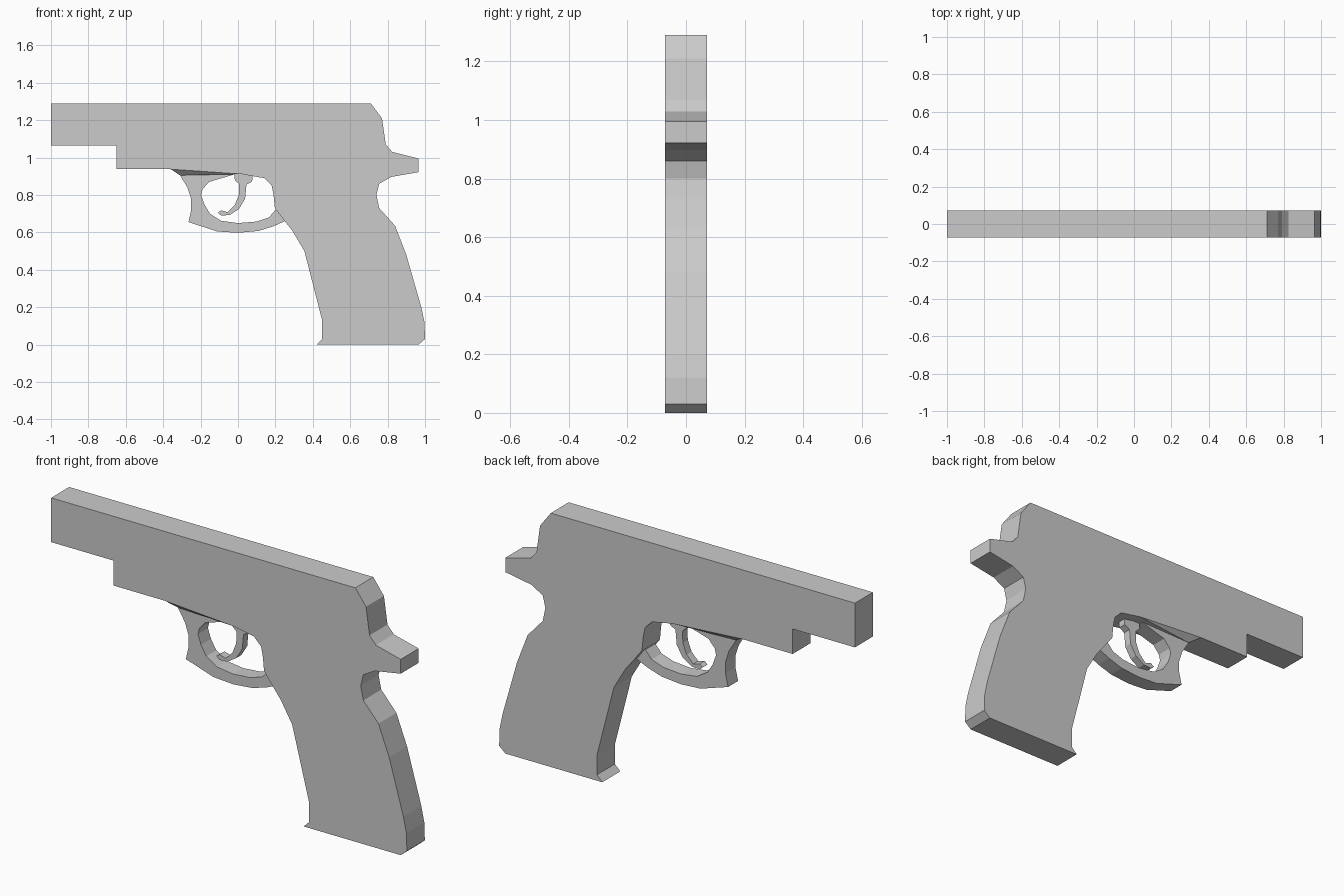
import bpy
import bmesh


def slab(name, profile, half):
    """Extrude an x-z outline symmetrically along y."""
    bm = bmesh.new()
    face = bm.faces.new([bm.verts.new((x, -half, z)) for x, z in profile])
    ext = bmesh.ops.extrude_face_region(bm, geom=[face], use_keep_orig=True)
    moved = [g for g in ext["geom"] if isinstance(g, bmesh.types.BMVert)]
    bmesh.ops.translate(bm, verts=moved, vec=(0, 2 * half, 0))
    finish(name, bm)


def finish(name, bm):
    bmesh.ops.recalc_face_normals(bm, faces=bm.faces[:])
    mesh = bpy.data.meshes.new(name)
    bm.to_mesh(mesh)
    bm.free()
    bpy.context.collection.objects.link(bpy.data.objects.new(name, mesh))


BODY, GUARD, TRIGGER = 0.072, 0.04, 0.02

# Slide, frame and grip as one flat silhouette
slab("body", [
    (-1, 1.29), (0.71, 1.29), (0.77, 1.21), (0.79, 1.07), (0.825, 1.03),
    (0.965, 0.995), (0.965, 0.922), (0.82, 0.897), (0.755, 0.86), (0.74, 0.80),
    (0.755, 0.73), (0.84, 0.635), (0.90, 0.48), (0.98, 0.20), (0.997, 0.12),
    (1, 0.03), (0.965, 0), (0.42, 0), (0.45, 0.03), (0.45, 0.13),
    (0.355, 0.50), (0.29, 0.61), (0.25, 0.66), (0.197, 0.73), (0.19, 0.80),
    (0.18, 0.85), (0.14, 0.89), (0.02, 0.912), (-0.36, 0.938), (-0.65, 0.938),
    (-0.65, 1.065), (-1, 1.065)], BODY)

# Trigger guard: outer edge, then back along the inner edge
slab("trigger_guard", [
    (-0.32, 0.912), (-0.31, 0.905), (-0.27, 0.84), (-0.25, 0.78), (-0.25, 0.72),
    (-0.265, 0.655), (-0.11, 0.605), (0, 0.598), (0.11, 0.608), (0.19, 0.633),
    (0.25, 0.66), (0.215, 0.72), (0.20, 0.72), (0.165, 0.68), (0.10, 0.658),
    (0, 0.65), (-0.09, 0.662), (-0.15, 0.70), (-0.18, 0.75), (-0.197, 0.80),
    (-0.19, 0.83), (-0.155, 0.87), (-0.02, 0.91), (-0.02, 0.912)], GUARD)

# Sloped web that narrows from the frame down to the guard
bm = bmesh.new()
sides = []
for s in (-1, 1):
    sides.append([bm.verts.new(co) for co in (
        (-0.36, s * BODY, 0.938), (0.02, s * BODY, 0.912), (-0.31, s * GUARD, 0.905))])
(a, b, c), (d, e, f) = sides
for verts in ((a, b, c), (d, e, f), (a, d, f, c), (c, f, e, b), (a, b, e, d)):
    bm.faces.new(verts)
finish("guard_web", bm)

# Curved trigger
slab("trigger", [
    (-0.02, 0.925), (-0.017, 0.88), (0.005, 0.86), (0.004, 0.80), (-0.018, 0.745),
    (-0.055, 0.708), (-0.09, 0.718), (-0.108, 0.705), (-0.09, 0.69), (-0.045, 0.693),
    (0.005, 0.725), (0.038, 0.78), (0.045, 0.855), (0.075, 0.872), (0.08, 0.91)], TRIGGER)
